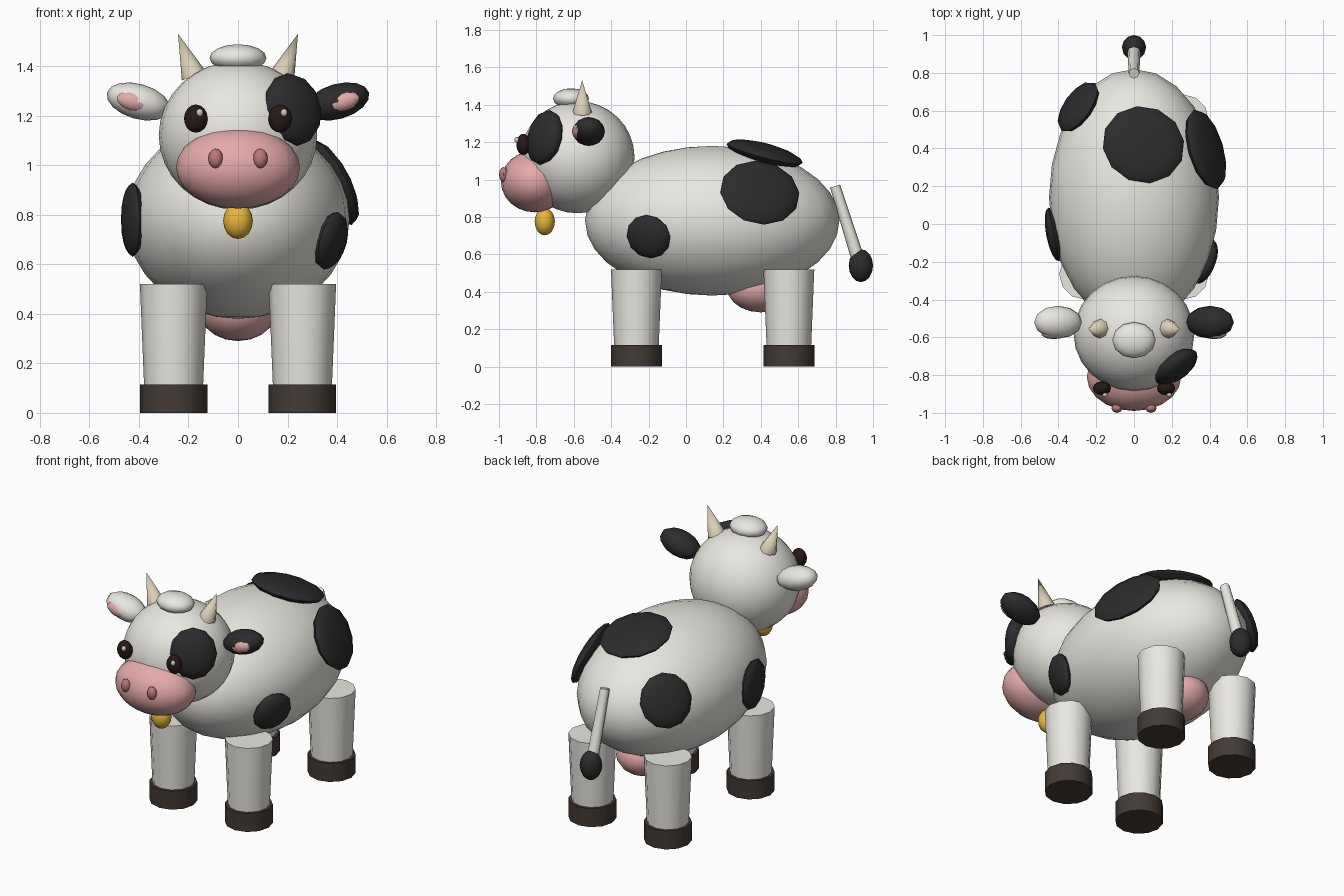
import bpy
from math import radians
from mathutils import Vector

if "Cube" in bpy.data.objects:
    bpy.data.objects.remove(bpy.data.objects["Cube"])


def material(name, rgb):
    m = bpy.data.materials.new(name)
    m.diffuse_color = (*rgb, 1)
    m.use_nodes = True
    m.node_tree.nodes["Principled BSDF"].inputs["Base Color"].default_value = m.diffuse_color
    return m


WHITE = material("white_hide", (0.82, 0.80, 0.75))
BLACK = material("black_hide", (0.025, 0.025, 0.027))
PINK = material("pink_skin", (0.78, 0.40, 0.40))
ROSE = material("nostril_rose", (0.50, 0.19, 0.19))
HORN = material("horn", (0.72, 0.64, 0.48))
HOOF = material("hoof", (0.055, 0.042, 0.035))
EYE = material("eye", (0.02, 0.01, 0.008))
GLINT = material("glint", (0.95, 0.95, 0.95))
GOLD = material("gold", (0.80, 0.47, 0.04))


def finish(name, mat):
    ob = bpy.context.object
    ob.name = name
    ob.data.materials.append(mat)
    bpy.ops.object.shade_smooth_by_angle(angle=radians(50))
    return ob


def ellipsoid(name, mat, loc, radii, seg=16, rings=10, rot=(0, 0, 0)):
    bpy.ops.mesh.primitive_uv_sphere_add(segments=seg, ring_count=rings, radius=1,
                                         location=loc, rotation=rot)
    bpy.context.object.scale = radii
    bpy.ops.object.transform_apply(location=False, rotation=False, scale=True)
    return finish(name, mat)


def rod(name, mat, a, b, r1, r2, seg=12):
    a, b = Vector(a), Vector(b)
    bpy.ops.mesh.primitive_cone_add(vertices=seg, radius1=r1, radius2=r2,
                                    depth=(b - a).length, location=(a + b) / 2,
                                    rotation=(b - a).to_track_quat('Z', 'Y').to_euler())
    return finish(name, mat)


def patch(name, loc, normal, radii):
    # flattened blob facing along the surface normal
    rot = Vector(normal).to_track_quat('Z', 'Y').to_euler()
    ellipsoid(name, BLACK, loc, radii, 12, 8, rot)


# body, udder
ellipsoid("body", WHITE, (0, 0.14, 0.78), (0.45, 0.68, 0.40), 24, 16)
ellipsoid("udder", PINK, (0, 0.40, 0.42), (0.16, 0.18, 0.13))

# hide patches: on the body, then around one eye
patch("patch_back", (0.05, 0.42, 1.14), (0.106, 0.256, 0.96), (0.22, 0.21, 0.05))
patch("patch_right_rear", (0.38, 0.395, 0.93), (0.865, 0.254, 0.433), (0.22, 0.19, 0.05))
patch("patch_right_front", (0.375, -0.20, 0.695), (0.9, -0.354, -0.256), (0.125, 0.12, 0.05))
patch("patch_left_front", (-0.425, -0.055, 0.78), (-0.98, -0.19, 0), (0.145, 0.15, 0.04))
patch("patch_left_rear", (-0.295, 0.62, 0.90), (-0.75, 0.53, 0.39), (0.155, 0.16, 0.05))
patch("patch_eye", (0.22, -0.755, 1.225), (0.57, -0.80, 0.22), (0.135, 0.15, 0.065))

# head, muzzle, tuft of hair, bell
ellipsoid("head", WHITE, (0, -0.58, 1.12), (0.32, 0.305, 0.30), 24, 16)
ellipsoid("muzzle", PINK, (0, -0.81, 0.99), (0.25, 0.18, 0.165), 20, 12)
ellipsoid("hair_tuft", WHITE, (0, -0.615, 1.433), (0.115, 0.096, 0.055), 12, 8)
ellipsoid("bell", GOLD, (0, -0.755, 0.775), (0.06, 0.054, 0.073), 12, 8)

# paired parts
for s, side in ((-1, "left"), (1, "right")):
    tilt = (0, radians(-16 * s), 0)
    ellipsoid(side + "_ear", BLACK if s > 0 else WHITE, (0.402 * s, -0.52, 1.257),
              (0.132, 0.087, 0.071), 12, 8, tilt)
    ellipsoid(side + "_inner_ear", PINK, (0.425 * s, -0.58, 1.257),
              (0.07, 0.03, 0.038), 10, 6, tilt)
    rod(side + "_horn", HORN, (0.178 * s, -0.555, 1.36), (0.242 * s, -0.555, 1.53), 0.052, 0, 8)
    ellipsoid(side + "_eye", EYE, (0.17 * s, -0.87, 1.188), (0.048, 0.037, 0.057), 12, 8)
    ellipsoid(side + "_eye_glint", GLINT, (0.17 * s + 0.016, -0.904, 1.212),
              (0.014, 0.014, 0.016), 8, 6)
    ellipsoid(side + "_nostril", ROSE, (0.09 * s, -0.975, 1.027), (0.03, 0.025, 0.04), 8, 6)
    for y, end in ((-0.265, "front"), (0.55, "rear")):
        x = 0.26 * s
        rod(f"{end}_{side}_leg", WHITE, (x, y, 0.08), (x, y, 0.52), 0.118, 0.136)
        rod(f"{end}_{side}_hoof", HOOF, (x, y, 0), (x, y, 0.115), 0.136, 0.136)

# tail
rod("tail", WHITE, (0, 0.797, 0.965), (0, 0.918, 0.58), 0.028, 0.035, 8)
ellipsoid("tail_tuft", BLACK, (0, 0.935, 0.54), (0.064, 0.065, 0.088), 12, 8)
